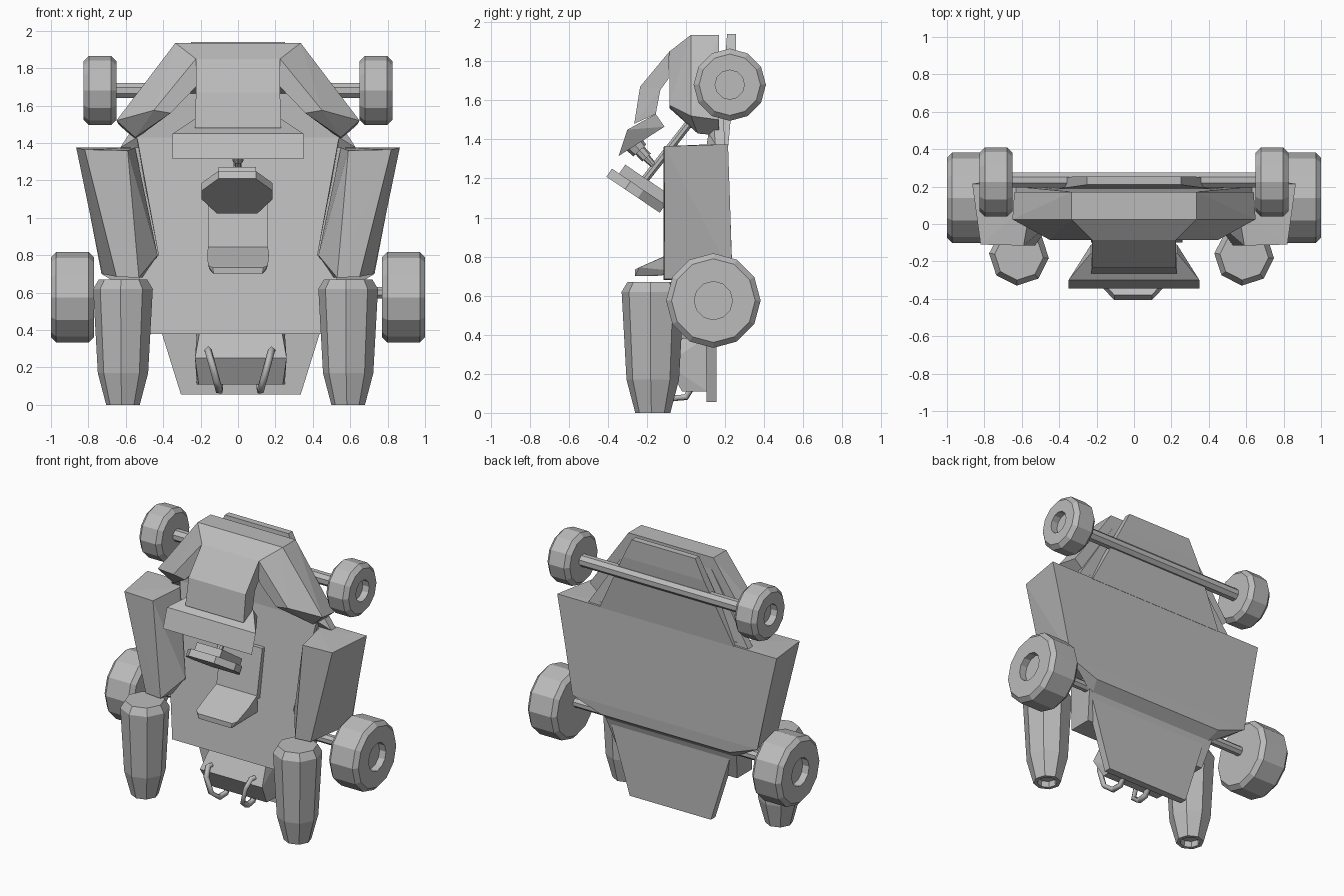
import bpy, bmesh, math
from mathutils import Vector, Matrix

if "Cube" in bpy.data.objects:
    bpy.data.objects.remove(bpy.data.objects["Cube"])

grey = bpy.data.materials.new("plain_grey")
grey.use_nodes = True
COLOUR = (0.5, 0.5, 0.5, 1)
grey.diffuse_color = COLOUR
grey.node_tree.nodes["Principled BSDF"].inputs["Base Color"].default_value = COLOUR


def finish(name, bm):
    bmesh.ops.recalc_face_normals(bm, faces=bm.faces)
    mesh = bpy.data.meshes.new(name)
    bm.to_mesh(mesh)
    bm.free()
    mesh.materials.append(grey)
    obj = bpy.data.objects.new(name, mesh)
    bpy.context.collection.objects.link(obj)
    return obj


def mirror(points, shift=0.0):
    return [(s * x + shift, y, z) for s in (1, -1) for x, y, z in points]


def hull(name, points):
    """Solid convex block around a few corner points."""
    bm = bmesh.new()
    verts = [bm.verts.new(p) for p in points]
    res = bmesh.ops.convex_hull(bm, input=verts)
    loose = {v for v in res["geom_interior"] + res["geom_unused"]
             if isinstance(v, bmesh.types.BMVert)}
    bmesh.ops.delete(bm, geom=list(loose), context="VERTS")
    bmesh.ops.dissolve_limit(bm, angle_limit=0.02, verts=bm.verts, edges=bm.edges)
    return finish(name, bm)


def lathe(name, start, direction, profile, sides, phase=0.0):
    """Faceted round part: profile is (distance along axis, radius)."""
    bm = bmesh.new()
    rot = Vector(direction).to_track_quat("Z", "Y").to_matrix().to_4x4()
    place = Matrix.Translation(start) @ rot
    rings = []
    for t, r in profile:
        angles = [(i + phase) * math.tau / sides for i in range(sides)]
        rings.append([bm.verts.new(place @ Vector((r * math.cos(a), r * math.sin(a), t)))
                      for a in angles])
    for a, b in zip(rings, rings[1:]):
        for i in range(sides):
            j = (i + 1) % sides
            bm.faces.new((a[i], a[j], b[j], b[i]))
    bm.faces.new(rings[0])
    bm.faces.new(rings[-1])
    return finish(name, bm)


def rod(name, a, b, radius, sides=8):
    d = Vector(b) - Vector(a)
    return lathe(name, a, d, [(0, radius), (d.length, radius)], sides, 0.5)


def wheel(name, side, x, y, z, width, radius, hub):
    c = 0.028
    lathe(name, (side * x, y, z), (side, 0, 0),
          [(0, radius - c), (c, radius), (width - c, radius), (width, radius - c),
           (width, hub), (width - 0.05, hub)], 12)


# wheels, pods, boosters and fenders on both sides
for s, label in ((1, "left"), (-1, "right")):
    wheel("front_wheel_" + label, s, 0.65, 0.224, 1.68, 0.175, 0.185, 0.075)
    wheel("rear_wheel_" + label, s, 0.77, 0.14, 0.575, 0.23, 0.242, 0.098)
    lathe("booster_" + label, (s * 0.602 - 0.013, -0.17, 0.67), (0, 0, -1),
          [(0, 0.13), (0.05, 0.16), (0.5, 0.135), (0.67, 0.09),
           (0.67, 0.065), (0.63, 0.06)], 8, 0.1)
    hull("side_pod_" + label, [(s * x, y, z) for x, y, z in (
        (0.82, -0.11, 1.365), (0.59, -0.115, 1.36), (0.865, 0.215, 1.375),
        (0.55, 0.12, 1.375), (0.55, 0.215, 1.375),
        (0.65, -0.11, 0.685), (0.53, -0.115, 0.68), (0.725, 0.238, 0.70),
        (0.43, 0.02, 0.8), (0.48, 0.2, 0.68))])
    # fender beam running from the nose to the cockpit side
    hull("fender_" + label, [(s * x, y, z) for x, y, z in (
        (0.335, 0.025, 1.935), (0.225, -0.085, 1.85), (0.225, -0.085, 1.7),
        (0.225, 0.17, 1.7), (0.335, 0.17, 1.935), (0.65, 0.025, 1.52),
        (0.45, -0.085, 1.575), (0.36, -0.085, 1.56), (0.36, 0.15, 1.56),
        (0.55, 0.06, 1.43), (0.55, 0.17, 1.42), (0.64, 0.17, 1.5))])

rod("front_axle", (-0.67, 0.235, 1.68), (0.67, 0.235, 1.68), 0.043)
rod("rear_axle", (-0.8, 0.14, 0.6), (0.8, 0.14, 0.6), 0.034)

# underside with a slanted step, and the sloping floor that runs into the rear deck
hull("underbody", mirror([(0.86, 0.215, 1.375), (0.73, 0.238, 0.70), (0.51, 0.235, 0.62),
                          (0.48, 0.15, 0.55), (0.55, 0.13, 1.375), (0.45, 0.13, 0.62)]))
hull("cockpit_floor", mirror([(0.54, 0.115, 1.43), (0.54, 0.2, 1.40),
                              (0.425, 0.015, 0.8), (0.425, 0.2, 0.8)]))
hull("rear_deck", mirror([(0.425, 0.015, 0.8), (0.53, -0.005, 0.68), (0.48, -0.055, 0.38),
                          (0.48, 0.11, 0.38), (0.53, 0.19, 0.64), (0.425, 0.15, 0.8)]))
hull("nose_floor", mirror([(0.54, 0.115, 1.43), (0.54, 0.18, 1.43), (0.63, 0.15, 1.375),
                           (0.63, 0.2, 1.375), (0.32, 0.115, 1.85), (0.32, 0.17, 1.85)]))
hull("front_skid", mirror([(0.25, 0.21, 1.94), (0.25, 0.255, 1.94), (0.53, 0.17, 1.37),
                           (0.53, 0.217, 1.37), (0.32, 0.255, 1.8), (0.32, 0.21, 1.8)]))

# tail plate and motor, set slightly off centre
hull("tail_plate", mirror([(0.49, 0.1, 0.6), (0.49, 0.155, 0.6),
                           (0.32, 0.105, 0.055), (0.32, 0.155, 0.055)], 0.015))
hull("motor", mirror([(0.22, -0.015, 0.39), (0.245, -0.1, 0.25), (0.225, -0.02, 0.11),
                      (0.235, 0.11, 0.39), (0.235, 0.11, 0.11)], 0.015))

# nose and hood
hull("nose", mirror([(0.335, 0.025, 1.935), (0.335, 0.17, 1.935), (0.225, -0.085, 1.85),
                     (0.225, -0.085, 1.72), (0.3, 0.17, 1.65)]))
hull("hood_top", mirror([(0.225, -0.085, 1.85), (0.225, -0.235, 1.67),
                         (0.225, -0.09, 1.71), (0.225, -0.17, 1.6)]))
hull("hood_front", mirror([(0.225, -0.235, 1.67), (0.23, -0.265, 1.48),
                           (0.225, -0.155, 1.53), (0.225, -0.13, 1.66)]))
hull("dashboard", mirror([(0.35, -0.30, 1.45), (0.35, -0.345, 1.315),
                          (0.23, -0.155, 1.53), (0.23, -0.11, 1.465)]))

# seat
hull("seat_pad", mirror([(0.16, -0.02, 0.82), (0.16, 0.045, 1.16),
                         (0.16, 0.12, 1.16), (0.16, 0.12, 0.82)]))
hull("seat_back", mirror([(0.16, -0.015, 0.845), (0.165, -0.11, 0.80), (0.16, -0.24, 0.745),
                          (0.135, -0.26, 0.735), (0.13, -0.26, 0.70), (0.13, -0.16, 0.70),
                          (0.15, 0.01, 0.72)]))

# steering wheel, tilted on its column
normal = Vector((0, 0.56, 0.83)).normalized()
along = Vector((0, -0.83, 0.56)).normalized()
centre = Vector((-0.005, -0.265, 1.125))


def tilted(name, outline, near, far):
    pts = [centre + Vector((s * x, 0, 0)) + along * v + normal * d
           for x, v in outline for s in (1, -1) for d in (near, far)]
    hull(name, [tuple(p) for p in pts])


tilted("steering_wheel", [(0.1, 0.165), (0.19, 0.05), (0.19, -0.03), (0.11, -0.165)], -0.01, 0.04)
tilted("steering_hub", [(0.1, 0.12), (0.1, -0.15)], 0.04, 0.095)
rod("steering_column", centre, (0, 0.03, 1.5), 0.022)
lathe("steering_joint", (0, -0.27, 1.38), (0, 0.6, -0.65),
      [(0, 0.05), (0.05, 0.045), (0.05, 0.03), (0.1, 0.03), (0.1, 0.02), (0.17, 0.015)], 8)

# exhaust loops under the motor
for s, label in ((1, "left"), (-1, "right")):
    curve = bpy.data.curves.new("exhaust_loop_" + label, "CURVE")
    curve.dimensions = "3D"
    curve.bevel_depth = 0.02
    curve.bevel_resolution = 0
    curve.use_fill_caps = True
    path = [(0.17, -0.04, 0.28), (0.17, -0.11, 0.295), (0.155, -0.15, 0.24),
            (0.125, -0.14, 0.13), (0.11, -0.07, 0.075), (0.105, 0.0, 0.08), (0.105, 0.03, 0.13)]
    spline = curve.splines.new("POLY")
    spline.points.add(len(path) - 1)
    for p, (x, y, z) in zip(spline.points, path):
        p.co = (s * x + 0.01, y, z, 1)
    curve.materials.append(grey)
    obj = bpy.data.objects.new("exhaust_loop_" + label, curve)
    bpy.context.collection.objects.link(obj)
